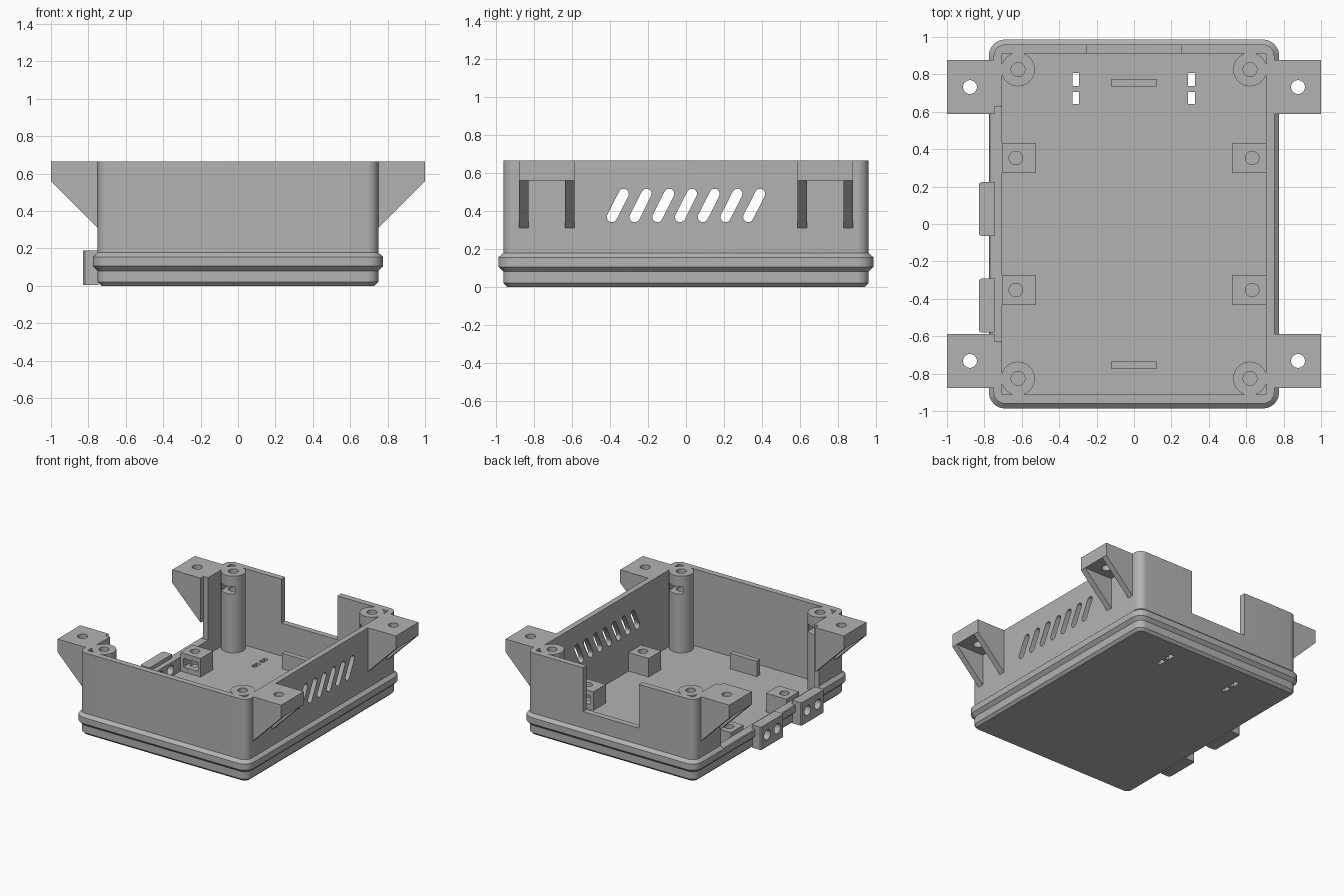
import bpy, bmesh, math
from mathutils import Matrix, Vector

if "Cube" in bpy.data.objects:
    bpy.data.objects.remove(bpy.data.objects["Cube"])

grey = bpy.data.materials.new("plain grey")
grey.diffuse_color = (0.45, 0.45, 0.45, 1)
grey.use_nodes = True
grey.node_tree.nodes["Principled BSDF"].inputs["Base Color"].default_value = grey.diffuse_color


def add_object(name, bm, smooth=False):
    bmesh.ops.recalc_face_normals(bm, faces=bm.faces)
    me = bpy.data.meshes.new(name)
    bm.to_mesh(me)
    bm.free()
    ob = bpy.data.objects.new(name, me)
    bpy.context.collection.objects.link(ob)
    me.materials.append(grey)
    return ob


def loft(bm, rings):
    """Closed solid through a stack of equal point rings."""
    vs = [[bm.verts.new(p) for p in r] for r in rings]
    n = len(vs[0])
    for a, b in zip(vs, vs[1:]):
        for i in range(n):
            bm.faces.new((a[i], a[(i + 1) % n], b[(i + 1) % n], b[i]))
    bm.faces.new(vs[0][::-1])
    bm.faces.new(vs[-1])


def box(bm, x0, x1, y0, y1, z0, z1):
    if x0 > x1:
        x0, x1 = x1, x0
    if y0 > y1:
        y0, y1 = y1, y0
    loft(bm, [[(x0, y0, z), (x1, y0, z), (x1, y1, z), (x0, y1, z)] for z in (z0, z1)])


def cyl(bm, p0, p1, r, n=32):
    p0, p1 = Vector(p0), Vector(p1)
    d = p1 - p0
    rot = d.to_track_quat('Z', 'Y').to_matrix().to_4x4()
    bmesh.ops.create_cone(bm, cap_ends=True, segments=n, radius1=r, radius2=r,
                          depth=d.length, matrix=Matrix.Translation((p0 + p1) / 2) @ rot)


def cut(ob, bm):
    """Subtract the solids in bm from ob."""
    cutter = add_object("cutter", bm)
    cutter.hide_render = True
    mod = ob.modifiers.new("cut", 'BOOLEAN')
    mod.object = cutter
    mod.solver = 'EXACT'
    bpy.context.view_layer.objects.active = ob
    bpy.ops.object.modifier_apply(modifier=mod.name)
    bpy.data.objects.remove(cutter)


def smooth(ob):
    bpy.ops.object.select_all(action='DESELECT')
    ob.select_set(True)
    bpy.context.view_layer.objects.active = ob
    bpy.ops.object.shade_smooth_by_angle(angle=math.radians(30))


def rounded(off, z, r=0.06):
    """Rounded rectangle outline of the case, grown by off."""
    pts = []
    for k, (sx, sy) in enumerate(((1, 1), (-1, 1), (-1, -1), (1, -1))):
        for i in range(9):
            a = math.radians(90 * k + i * 11.25)
            pts.append((sx * (0.75 - r) + (r + off) * math.cos(a),
                        sy * (0.96 - r) + (r + off) * math.sin(a), z))
    return pts


# Case shell with bottom chamfer and raised rib
bm = bmesh.new()
loft(bm, [rounded(o, z) for o, z in ((-0.02, 0), (0, 0.02), (0, 0.08), (0.026, 0.105),
                                     (0.026, 0.155), (0, 0.178), (0, 0.665))])
case = add_object("case", bm)

# Cavity
bm = bmesh.new()
box(bm, -0.705, 0.705, -0.912, 0.912, 0.045, 0.8)
cut(case, bm)

# Rear notch, side opening and floor slots
bm = bmesh.new()
box(bm, -0.25, 0.25, 0.88, 1.1, 0.31, 0.8)
box(bm, -1.1, -0.69, -0.626, 0.626, 0.16, 0.8)
for x in (-0.312, 0.308):
    box(bm, x - 0.018, x + 0.018, 0.738, 0.807, -0.1, 0.1)
    box(bm, x - 0.018, x + 0.018, 0.642, 0.706, -0.1, 0.1)
cut(case, bm)

# Slanted vents in the right wall
bm = bmesh.new()
tilt = math.atan2(0.061, 0.031)
for i in range(7):
    yc = (i - 3) * 0.1195
    outline = []
    for s in (1, -1):
        for k in range(9):
            a = tilt + (0 if s > 0 else math.pi) - math.pi / 2 + k * math.pi / 8
            outline.append((yc + s * 0.031 + 0.027 * math.cos(a),
                            0.428 + s * 0.061 + 0.027 * math.sin(a)))
    loft(bm, [[(x, y, z) for y, z in outline] for x in (0.65, 0.8)])
cut(case, bm)

# Cable blocks with paired holes running through the left wall
block_centres = (0.08, -0.436)


def cable_holes():
    holes = bmesh.new()
    for yc in block_centres:
        for dy in (-0.065, 0.065):
            cyl(holes, (-0.9, yc + dy, 0.1), (-0.65, yc + dy, 0.1), 0.04, 24)
    return holes


cut(case, cable_holes())
smooth(case)
bm = bmesh.new()
for yc in block_centres:
    loft(bm, [[(x, yc - w, 0.005), (x, yc + w, 0.005), (x, yc + w, 0.19), (x, yc - w, 0.19)]
              for x, w in ((-0.828, 0.135), (-0.818, 0.144), (-0.745, 0.144))])
blocks = add_object("cable_blocks", bm)
cut(blocks, cable_holes())
smooth(blocks)

for sx in (-1, 1):
    for sy in (-1, 1):
        tag = ("left" if sx < 0 else "right") + ("_front" if sy < 0 else "_rear")

        # Mounting ear: wedge hollowed into a plate with two gussets
        bm = bmesh.new()
        prof = ((0.745, 0.305), (1.0, 0.56), (1.0, 0.665), (0.745, 0.665))
        loft(bm, [[(sx * x, sy * y, z) for x, z in prof] for y in (0.587, 0.877)])
        ear = add_object("mounting_ear_" + tag, bm)
        bm = bmesh.new()
        box(bm, sx * 0.7, sx * 1.1, sy * 0.635, sy * 0.829, 0.2, 0.56)
        cut(ear, bm)
        bm = bmesh.new()
        cyl(bm, (sx * 0.877, sy * 0.732, 0.5), (sx * 0.877, sy * 0.732, 0.8), 0.037)
        cut(ear, bm)
        smooth(ear)

        # Corner screw post with nut slot facing inward
        px, py = sx * 0.62, sy * 0.826
        bm = bmesh.new()
        cyl(bm, (px, py, 0.04), (px, py, 0.665), 0.09, 40)
        post = add_object("screw_post_" + tag, bm)
        bm = bmesh.new()
        cyl(bm, (px, py, 0.4), (px, py, 0.8), 0.037)
        cut(post, bm)
        bm = bmesh.new()
        box(bm, px - 0.06, px + 0.06, py + sy * 0.05, py - sy * 0.12, 0.52, 0.58)
        cut(post, bm)
        smooth(post)

        # Board standoff with nut slot
        yc = sy * 0.353
        out = -1 if (sx < 0 or sy < 0) else 1
        bm = bmesh.new()
        box(bm, sx * 0.525, sx * 0.706, yc - 0.08, yc + 0.08, 0.04, 0.195)
        stand = add_object("board_standoff_" + tag, bm)
        bm = bmesh.new()
        cyl(bm, (sx * 0.632, yc, 0.07), (sx * 0.632, yc, 0.3), 0.036)
        cut(stand, bm)
        bm = bmesh.new()
        box(bm, sx * 0.55, sx * 0.68, yc - out * 0.05, yc + out * 0.12, 0.085, 0.155)
        cut(stand, bm)
        smooth(stand)

# Upright stop plates on the floor
for name, s in (("stop_plate_front", -1), ("stop_plate_rear", 1)):
    bm = bmesh.new()
    box(bm, -0.12, 0.12, s * 0.733, s * 0.775, 0.04, 0.17)
    add_object(name, bm)
